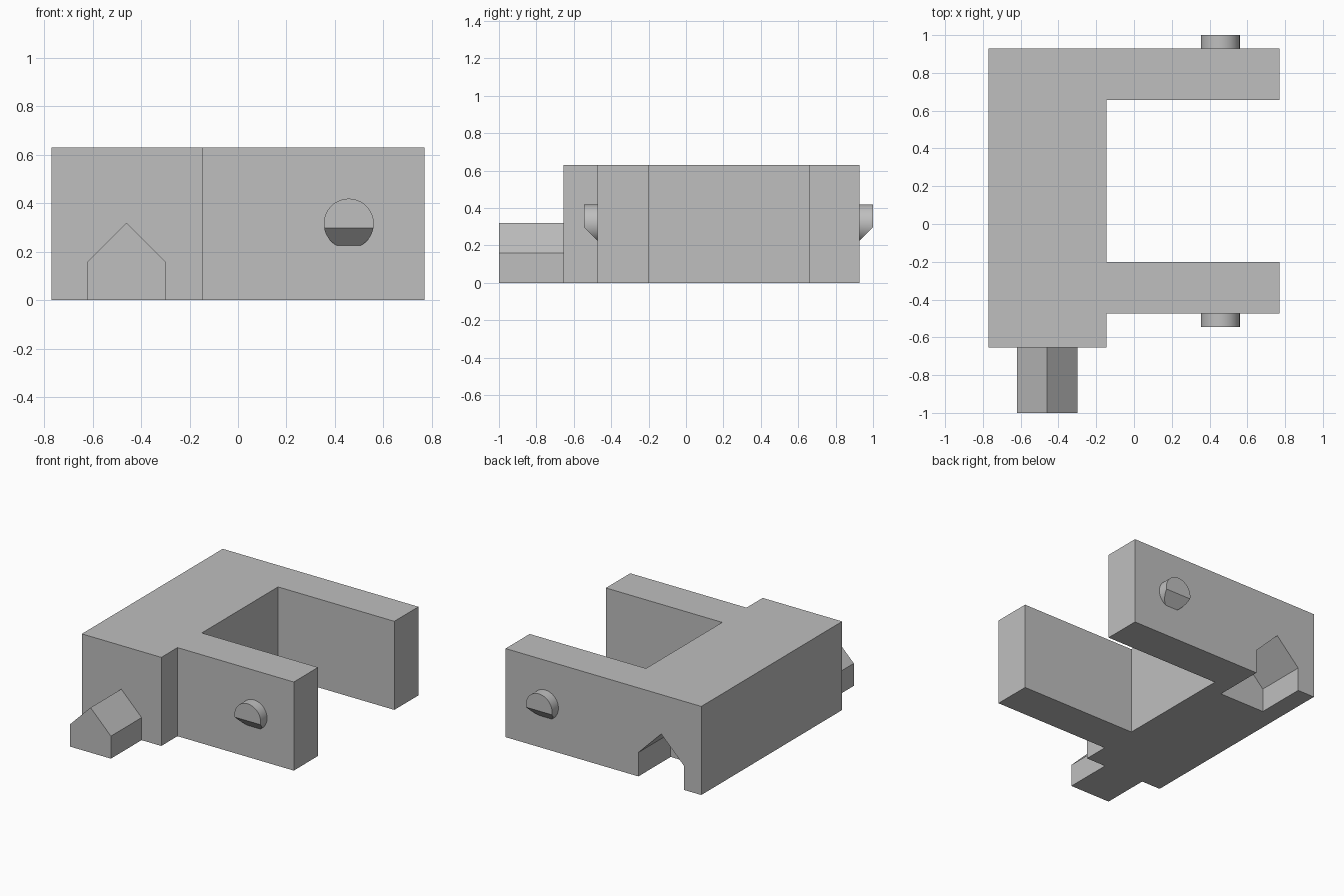
import bpy, bmesh, math
from mathutils import Matrix, Vector

if "Cube" in bpy.data.objects:
    bpy.data.objects.remove(bpy.data.objects["Cube"])

grey = bpy.data.materials.new("plain grey")
grey.use_nodes = True
colour = (0.52, 0.52, 0.52, 1)
grey.diffuse_color = colour
grey.node_tree.nodes["Principled BSDF"].inputs["Base Color"].default_value = colour


def make_object(name, bm):
    bmesh.ops.recalc_face_normals(bm, faces=bm.faces)
    mesh = bpy.data.meshes.new(name)
    bm.to_mesh(mesh)
    bm.free()
    mesh.materials.append(grey)
    obj = bpy.data.objects.new(name, mesh)
    bpy.context.collection.objects.link(obj)
    return obj


def prism(name, points, direction):
    """Extrude a closed outline along a direction."""
    bm = bmesh.new()
    face = bm.faces.new([bm.verts.new(p) for p in points])
    result = bmesh.ops.extrude_face_region(bm, geom=[face], use_keep_orig=True)
    moved = [v for v in result["geom"] if isinstance(v, bmesh.types.BMVert)]
    bmesh.ops.translate(bm, verts=moved, vec=direction)
    return make_object(name, bm)


def house(x, half, eaves, base, y):
    """Gabled cross-section with a 45 degree roof."""
    return [(x - half, y, base), (x + half, y, base), (x + half, y, eaves),
            (x, y, eaves + half), (x - half, y, eaves)]


# Body: thick spine with two arms
outline = [(-0.77, -0.655), (-0.145, -0.655), (-0.145, -0.473), (0.77, -0.473),
           (0.77, -0.2), (-0.145, -0.2), (-0.145, 0.657), (0.77, 0.657),
           (0.77, 0.928), (-0.77, 0.928)]
body = prism("body", [(x, y, 0) for x, y in outline], (0, 0, 0.63))

# Socket cut into the back, slightly larger than the peg
cutter = prism("socket_cutter", house(-0.455, 0.18, 0.17, -0.1, 0.565), (0, 0.5, 0))
cutter.hide_render = True
cut = body.modifiers.new("socket", "BOOLEAN")
cut.object = cutter
cut.solver = "EXACT"
bpy.context.view_layer.objects.active = body
bpy.ops.object.modifier_apply(modifier=cut.name)
bpy.data.objects.remove(cutter)

# Gabled peg on the front
prism("front_peg", house(-0.46, 0.16, 0.16, 0, -1), (0, 0.345, 0))


# Round catches, with the underside sliced at 45 degrees
def catch(name, y, side):
    bm = bmesh.new()
    bmesh.ops.create_cone(bm, cap_ends=True, segments=64, radius1=0.103,
                          radius2=0.103, depth=0.072,
                          matrix=Matrix.Translation((0.457, y + side * 0.036, 0.316))
                          @ Matrix.Rotation(math.pi / 2, 4, "X"))
    bmesh.ops.bisect_plane(bm, geom=bm.verts[:] + bm.edges[:] + bm.faces[:],
                           plane_co=Vector((0, y, 0.225)),
                           plane_no=Vector((0, side, -1)), clear_outer=True)
    bmesh.ops.holes_fill(bm, edges=[e for e in bm.edges if e.is_boundary])
    obj = make_object(name, bm)
    bpy.ops.object.select_all(action="DESELECT")
    obj.select_set(True)
    bpy.context.view_layer.objects.active = obj
    bpy.ops.object.shade_smooth_by_angle(angle=math.radians(30))


catch("front_catch", -0.473, -1)
catch("back_catch", 0.928, 1)
